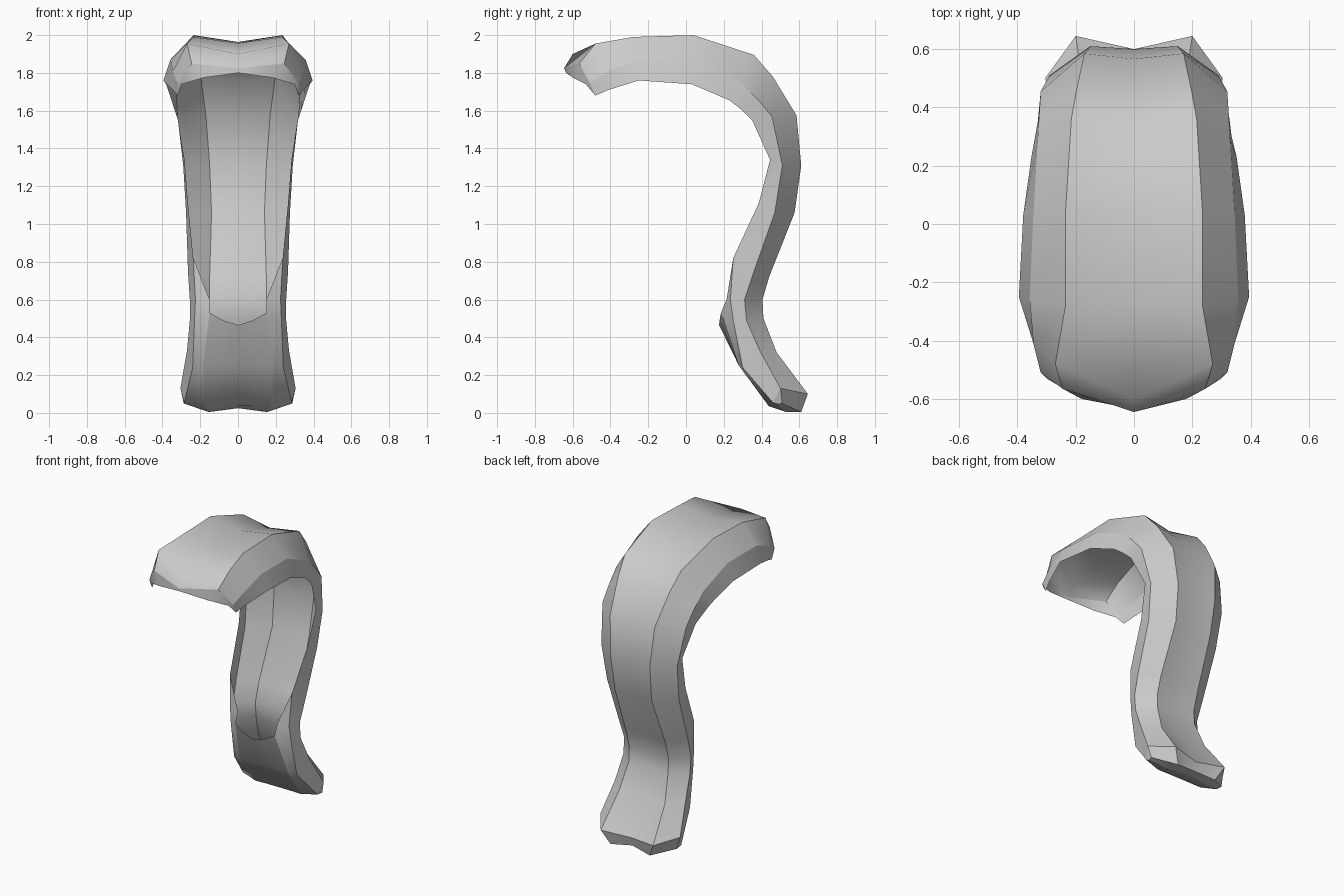
import bpy, bmesh
from mathutils import Vector

if "Cube" in bpy.data.objects:
    bpy.data.objects.remove(bpy.data.objects["Cube"])

# Open sheet, stations from hood to ankle:
# outer ridge (x, y, z), side crease (x, y, z), free edge (x, y, z), groove depth ratio
STATIONS = [
    ((.27, -.48, 1.955), (.345, -.41, 1.81), (.345, -.41, 1.71), .14),
    ((.235, -.28, 1.99), (.358, -.26, 1.87), (.395, -.25, 1.76), .14),
    ((.235, .04, 2.0), (.345, .04, 1.86), (.38, .03, 1.74), .14),
    ((.215, .36, 1.895), (.33, .29, 1.75), (.352, .23, 1.655), .12),
    ((.197, .46, 1.78), (.325, .38, 1.66), (.335, .3, 1.6), .1),
    ((.17, .585, 1.575), (.32, .455, 1.57), (.318, .35, 1.55), .08),
    ((.15, .61, 1.31), (.29, .51, 1.31), (.283, .445, 1.34), .06),
    ((.14, .575, 1.06), (.275, .47, 1.06), (.265, .385, 1.11), .06),
    ((.15, .44, .72), (.265, .36, .75), (.237, .25, .82), .06),
    ((.15, .405, .6), (.255, .31, .6), (.225, .235, .6), .06),
    ((.15, .41, .5), (.255, .32, .49), (.23, .25, .49), .06),
]


def half_ring(ridge, side, edge, groove):
    """Half section: outer middle, ridge, side, free edge, then three front points."""
    r, a = Vector(ridge), Vector(edge)
    top = r.lerp(a, groove)
    return [Vector((0, top.y, top.z)), r, Vector(side), a, a.copy(), a.copy(), a.copy()]


def vectors(points):
    return [Vector(p) for p in points]


rings = [half_ring(*s) for s in STATIONS]
rings[0][0] = Vector((0, -.6, 1.9))  # pointed brow

# The free edges close inward to the mouth of the hollow lower part
rings[9][4] = Vector((.15, .215, .6))
rings[10][4:] = vectors([(.15, .185, .53), (.08, .178, .49), (0, .175, .465)])
MOUTH = 11  # ring number of the mouth once the rim is added

# Closed shin, flared foot and bevelled sole; turned-under rim of the hood
shin = [(0, .47, .32), (.175, .48, .32), (.27, .39, .33), (.24, .3, .24),
        (.185, .28, .25), (.09, .28, .25), (0, .28, .25)]
foot = [(0, .6, .085), (.2, .645, .1), (.305, .5, .13), (.285, .46, .055),
        (.175, .44, .035), (.08, .435, .04), (0, .435, .04)]
sole = [(0, .585, .025), (.15, .61, .005), (.287, .51, .05), (.28, .485, .047),
        (.155, .53, .005), (.08, .53, .015), (0, .53, .025)]
rim = [(0, -.645, 1.825), (.245, -.565, 1.85), (.32, -.51, 1.745), (.32, -.48, 1.68),
       (.3, -.53, 1.74), (.18, -.6, 1.775), (0, -.635, 1.8)]
rings = [vectors(rim)] + rings + [vectors(shin), vectors(foot), vectors(sole)]

# Loft the mirrored rings, leaving the front open above the mouth
bm = bmesh.new()
loops = []
for half in rings:
    full = half + [Vector((-p.x, p.y, p.z)) for p in half[5:0:-1]]
    loops.append([bm.verts.new(p) for p in full])
n = len(loops[0])
for k, (a, b) in enumerate(zip(loops, loops[1:])):
    for i in range(n):
        if k < MOUTH and 4 <= i <= 7 or k < 8 and i in (3, 8):
            continue
        j = (i + 1) % n
        bm.faces.new((a[i], a[j], b[j], b[i]))

# Hood rim and sole end faces
for ring in (loops[0], loops[-1]):
    for cap in ((0, 1, 5, 6), (1, 2, 4, 5), (2, 3, 4)):
        bm.faces.new([ring[i] for i in cap])
        bm.faces.new([ring[-i % n] for i in reversed(cap)])

# Smooth along the length, sharp on the long creases, the rim and the foot end
for f in bm.faces:
    f.smooth = True


def sharpen(v1, v2):
    edge = bm.edges.get((v1, v2))
    if edge:
        edge.smooth = False


for a, b in zip(loops, loops[1:]):
    for i in (1, 2, 3, 4):
        sharpen(a[i], b[i])
        sharpen(a[n - i], b[n - i])
for ring in (loops[0], loops[-2], loops[-1]):
    for i in range(n):
        if ring is loops[-2] and 3 <= i <= 8:
            continue
        sharpen(ring[i], ring[(i + 1) % n])

bmesh.ops.remove_doubles(bm, verts=bm.verts, dist=.0005)
bmesh.ops.delete(bm, geom=[v for v in bm.verts if not v.link_faces], context='VERTS')
bmesh.ops.recalc_face_normals(bm, faces=bm.faces)

# Make sure the outside of the sheet faces outward (hood top faces up)
if max(bm.faces, key=lambda f: f.calc_center_median().z).normal.z < 0:
    bmesh.ops.reverse_faces(bm, faces=bm.faces)

mesh = bpy.data.meshes.new("curved_hood_strip")
bm.to_mesh(mesh)
bm.free()
strip = bpy.data.objects.new("curved_hood_strip", mesh)
bpy.context.collection.objects.link(strip)

# Plain grey
grey = bpy.data.materials.new("light_grey")
grey.diffuse_color = (.6, .6, .6, 1)
grey.use_nodes = True
grey.node_tree.nodes["Principled BSDF"].inputs["Base Color"].default_value = grey.diffuse_color
mesh.materials.append(grey)
